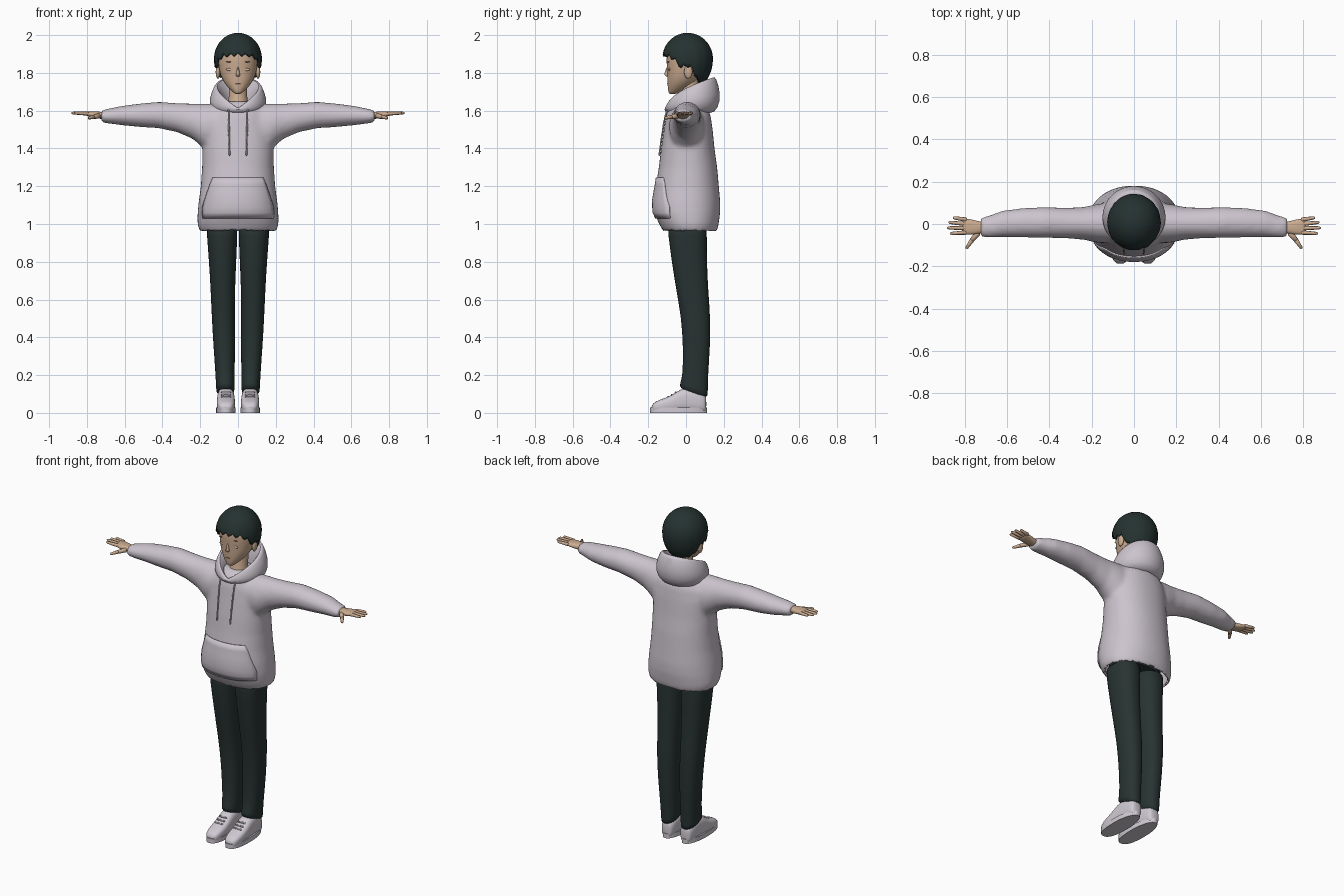
import bpy, bmesh, math, random
from mathutils import Vector as V

if "Cube" in bpy.data.objects:
    bpy.data.objects.remove(bpy.data.objects["Cube"])
random.seed(4)


def material(name, rgb):
    m = bpy.data.materials.new(name)
    m.diffuse_color = (*rgb, 1)
    m.use_nodes = True
    m.node_tree.nodes["Principled BSDF"].inputs["Base Color"].default_value = m.diffuse_color
    return m


CLOTH = material("pale grey fleece", (0.60, 0.55, 0.61))
PANTS = material("dark green trousers", (0.021, 0.034, 0.032))
HAIR = material("dark hair", (0.018, 0.032, 0.030))
SKIN = material("skin", (0.60, 0.41, 0.28))
SHOE = material("shoe white", (0.63, 0.59, 0.65))
EYE = material("eye light", (0.66, 0.52, 0.42))
LINE = material("feature brown", (0.16, 0.09, 0.06))
X, Y, Z = V((1, 0, 0)), V((0, 1, 0)), V((0, 0, 1))


def oval(c, u, v, n=24, e=2.0):
    """Superellipse ring round c with half axes u and v."""
    out = []
    for i in range(n):
        a = math.tau * i / n
        s, k = math.sin(a), math.cos(a)
        out.append(V(c) + u * math.copysign(abs(k) ** (2 / e), k) + v * math.copysign(abs(s) ** (2 / e), s))
    return out


def loft(bm, rings, caps=(True, True), wrap=False):
    vs = [[bm.verts.new(p) for p in r] for r in rings]
    n = len(vs[0])
    for a, b in zip(vs, vs[1:] + ([vs[0]] if wrap else [])):
        for i in range(n):
            bm.faces.new((a[i], a[(i + 1) % n], b[(i + 1) % n], b[i]))
    if caps[0] and not wrap:
        bm.faces.new(vs[0][::-1])
    if caps[1] and not wrap:
        bm.faces.new(vs[-1])


def finish(bm, name, mat, mirror=False, subsurf=0, thick=0, remesh=0, angle=50):
    bmesh.ops.recalc_face_normals(bm, faces=bm.faces[:])
    me = bpy.data.meshes.new(name)
    bm.to_mesh(me)
    bm.free()
    me.materials.append(mat)
    ob = bpy.data.objects.new(name, me)
    bpy.context.collection.objects.link(ob)
    bpy.ops.object.select_all(action='DESELECT')
    ob.select_set(True)
    bpy.context.view_layer.objects.active = ob
    if remesh:
        m = ob.modifiers.new("Merge", 'REMESH')
        m.mode, m.voxel_size = 'VOXEL', remesh
        bpy.ops.object.modifier_apply(modifier="Merge")
        m = ob.modifiers.new("Soften", 'SMOOTH')
        m.factor, m.iterations = 0.5, 8
        bpy.ops.object.modifier_apply(modifier="Soften")
    bpy.ops.object.shade_smooth_by_angle(angle=math.radians(angle))
    if thick:
        m = ob.modifiers.new("Thickness", 'SOLIDIFY')
        m.thickness, m.offset = thick, -1
    if subsurf:
        ob.modifiers.new("Round", 'SUBSURF').levels = subsurf
    if mirror:
        ob.modifiers.new("Mirror", 'MIRROR')
    return ob


def part(name, rings, mat, caps=(True, True), wrap=False, **kw):
    bm = bmesh.new()
    loft(bm, rings, caps, wrap)
    return finish(bm, name, mat, **kw)


def level(z, x0, x1, y0, y1, n=24, e=2.0, tilt=0):
    """Horizontal ring between x and y limits; tilt lowers its back."""
    return oval(((x0 + x1) / 2, (y0 + y1) / 2, z), X * (x1 - x0) / 2, (Y - Z * tilt) * (y1 - y0) / 2, n, e)


def rod(bm, p, q, r0, r1, n=8):
    """Rounded tapering rod."""
    p, q = V(p), V(q)
    d = (q - p).normalized()
    u = d.cross(Z if abs(d.z) < 0.9 else Y).normalized()
    w = d.cross(u)
    loft(bm, [oval(p.lerp(q, t), u * r, w * r, n) for t, r in
              ((0, r0 * 0.7), (0.08, r0), (0.5, (r0 + r1) / 2), (0.9, r1), (1, r1 * 0.45))])


def ball(bm, c, r):
    g = bmesh.ops.create_uvsphere(bm, u_segments=20, v_segments=12, radius=1)
    for v in g["verts"]:
        v.co = V((v.co.x * r[0] + c[0], v.co.y * r[1] + c[1], v.co.z * r[2] + c[2]))


# Hooded top: body and sleeves merged, hem left open
BODY = [(0.96, .203, -.120, .165), (1.0, .215, -.142, .173), (1.06, .214, -.170, .181),
        (1.12, .208, -.174, .181), (1.2, .197, -.160, .174), (1.3, .190, -.144, .165),
        (1.4, .189, -.132, .151), (1.5, .187, -.117, .141), (1.57, .168, -.107, .131),
        (1.62, .128, -.092, .112), (1.65, .08, -.06, .085)]
SLEEVE = [(0, 1.635, 1.42, -.09, .10), (.17, 1.638, 1.39, -.09, .095), (.24, 1.638, 1.45, -.074, .08),
          (.32, 1.64, 1.485, -.068, .077), (.42, 1.647, 1.507, -.066, .08), (.52, 1.638, 1.513, -.064, .076),
          (.62, 1.625, 1.523, -.062, .064), (.69, 1.610, 1.532, -.066, .038), (.725, 1.603, 1.538, -.060, .032)]
bm = bmesh.new()
loft(bm, [level(z, -r, r, a, b, 40, 2.2) for z, r, a, b in BODY])
both = [(-s[0], *s[1:]) for s in SLEEVE[:0:-1]] + SLEEVE
loft(bm, [oval((x, (a + b) / 2, (t + u) / 2), Y * (b - a) / 2, Z * (t - u) / 2) for x, t, u, a, b in both])
top = finish(bm, "hooded_top", CLOTH, remesh=0.012)
bm = bmesh.new()
bm.from_mesh(top.data)
bmesh.ops.delete(bm, geom=[f for f in bm.faces if f.normal.z < -0.75 and f.calc_center_median().z < 0.99],
                 context='FACES')
bm.to_mesh(top.data)
bm.free()
top.modifiers.new("Thickness", 'SOLIDIFY').thickness = 0.012


def front_y(x, z):
    """Front surface of the body at x, z."""
    for p, q in zip(BODY, BODY[1:]):
        if z <= q[0]:
            t = (z - p[0]) / (q[0] - p[0])
            r, a, b = (p[i] + (q[i] - p[i]) * t for i in (1, 2, 3))
            return (a + b) / 2 - (b - a) / 2 * max(0, 1 - abs(x / r) ** 2.2) ** (1 / 2.2)


# Front pouch pocket following the body
bm = bmesh.new()
rows = [[bm.verts.new((w * k / 10, front_y(w * k / 10, z) - 0.007, z)) for k in range(-10, 11)]
        for z, w in ((1.03, .188), (1.06, .192), (1.09, .190), (1.13, .178), (1.17, .164), (1.21, .150), (1.245, .135))]
for a, b in zip(rows, rows[1:]):
    for i in range(20):
        bm.faces.new((a[i], a[i + 1], b[i + 1], b[i]))
finish(bm, "pouch_pocket", CLOTH, thick=0.009)

# Lowered hood: a profile swept round the neck, dipping to a V in front
rings = []
for i in range(40):
    a = math.tau * i / 40
    h, t = abs(math.sin(a / 2)), (1 - math.cos(a)) / 2
    prof = [(.060, -.075, .085, 1.585 + .05 * h), (.088, -.085, .115, 1.60 + .13 * h),
            (.112, -.100, .142, 1.615 + .17 * h), (.126, -.108, .160, 1.612 + .165 * h),
            (.155, -.116, .186, 1.605 + .08 * h), (.146, -.110, .172, 1.595 + .02 * h),
            (.110, -.095, .130, 1.585 - .015 * h)]
    rings.append([V((r * math.sin(a), f + (b - f) * t, z)) for r, f, b, z in prof])
part("hood", rings, CLOTH, wrap=True, subsurf=1)

# Drawstrings
bm = bmesh.new()
pts = [(0.045, z) for z in (1.61, 1.55, 1.48, 1.42, 1.36)]
for (x, z), (x2, z2) in zip(pts, pts[1:]):
    rod(bm, (x + .02 * (z - 1.36), front_y(x, z) - .008, z), (x2 + .02 * (z2 - 1.36), front_y(x2, z2) - .008, z2), .0045, .0045)
finish(bm, "drawstring", CLOTH, mirror=True)

# Trouser legs and hidden hips
LEG = [(1.02, .0, .168, -.10, .11), (.95, .003, .166, -.096, .111), (.8, .009, .154, -.076, .111),
       (.65, .016, .145, -.052, .118), (.5, .016, .139, -.025, .130), (.35, .015, .130, -.016, .128),
       (.2, .018, .119, -.017, .117), (.13, .018, .116, -.032, .115), (.10, .019, .115, -.038, .118)]
part("trouser_leg", [level(*s, e=2.3, tilt=0.35 if s[0] < .15 else 0) for s in LEG], PANTS,
     mirror=True, subsurf=1)
part("hips", [level(z, -.165, .165, -.1, .115) for z in (.985, 1.1)], PANTS)

# Shoes: upper, sole and laces
UPPER = [(-.184, .024, .035), (-.165, .040, .056), (-.12, .049, .072), (-.07, .049, .092), (-.03, .047, .122),
         (.02, .045, .135), (.07, .042, .115), (.098, .036, .095), (.108, .024, .085)]
part("shoe_upper", [oval((.064, y, h / 2 + .004), X * r, Z * h / 2, 24, 2.8) for y, r, h in UPPER], SHOE,
     mirror=True, subsurf=1)
part("shoe_sole", [[V((.064 + (p.x - .064) * (1 - max(0, p.y) * 1.5), p.y, z))
                    for p in level(z, .012, .116, -.19, .112, 32, 2.5)] for z in (0, .028)], SHOE, mirror=True)
bm = bmesh.new()
for y, z in ((-.095, .085), (-.075, .096), (-.055, .109)):
    rod(bm, (.038, y, z), (.09, y, z), .005, .005)
finish(bm, "shoe_laces", SHOE, mirror=True)

# Hands: palm, four fingers and thumb
part("palm", [oval((x, (a + b) / 2, z), Y * (b - a) / 2, Z * h, 16, 2.5) for x, a, b, z, h in
              ((.69, -.045, .012, 1.573, .020), (.725, -.043, .010, 1.575, .019),
               (.755, -.052, .020, 1.578, .018), (.80, -.050, .028, 1.583, .012), (.81, -.046, .025, 1.584, .008))],
     SKIN, mirror=True, subsurf=1)
bm = bmesh.new()
for y0, x1, y1 in ((.020, .855, .030), (.000, .876, .008), (-.020, .882, -.018), (-.040, .868, -.045)):
    rod(bm, (.79, y0, 1.584), (x1, y1, 1.588), .0105, .0075)
rod(bm, (.735, -.040, 1.573), (.768, -.080, 1.566), .014, .011)
rod(bm, (.764, -.075, 1.567), (.792, -.116, 1.560), .011, .007)
finish(bm, "fingers", SKIN, mirror=True)

# Neck and head, tapering to a pointed chin
part("neck", [level(z, -r, r, y - r, y + r) for z, r, y in
              ((1.57, .07, .0), (1.62, .056, .005), (1.68, .048, .015), (1.78, .05, .025))], SKIN)
HEAD = [(1.687, .012, -.088, -.06), (1.70, .030, -.094, -.02), (1.725, .056, -.097, .02), (1.755, .079, -.099, .06),
        (1.79, .094, -.100, .085), (1.83, .102, -.101, .105), (1.87, .106, -.105, .115), (1.92, .10, -.10, .112),
        (1.96, .075, -.07, .09), (1.985, .03, -.02, .04)]
part("head", [level(z, -r, r, a, b, 28, 2.1) for z, r, a, b in HEAD], SKIN, subsurf=1)
part("nose", [level(z, -r, r, y, -.08, 12) for z, r, y in
              ((1.778, .006, -.098), (1.785, .012, -.112), (1.792, .011, -.118), (1.815, .007, -.108),
               (1.84, .005, -.100))], SKIN, subsurf=1)

# Ears
bm = bmesh.new()
ball(bm, (.106, .012, 1.805), (.012, .022, .036))
finish(bm, "ear", SKIN, mirror=True)

# Thin eye, eyebrow and mouth plates
for name, x, y, z, r, mat in (("eye", .045, -.089, 1.818, (.018, .005, .007), EYE),
                              ("eyebrow", .045, -.093, 1.858, (.020, .004, .002), LINE)):
    bm = bmesh.new()
    ball(bm, (x, y, z), r)
    finish(bm, name, mat, mirror=True)
bm = bmesh.new()
ball(bm, (0, -.096, 1.742), (.014, .004, .0015))
finish(bm, "mouth", LINE)

# Short hair cap with a jagged lower edge: (angle from front, edge height)
EDGE = [(0, 1.895), (40, 1.89), (62, 1.865), (76, 1.825), (86, 1.84), (100, 1.83), (116, 1.775), (145, 1.75), (180, 1.745)]
N = 72
lows, bumps = [], []
for i in range(N):
    d = 360 * i / N
    d = min(d, 360 - d)
    for (a, za), (b, zb) in zip(EDGE, EDGE[1:]):
        if a <= d <= b:
            z = za + (zb - za) * (d - a) / (b - a)
            break
    lows.append(z + (0.009, 0, -0.008, 0)[i % 4])
    bumps.append(1 + random.uniform(-.012, .012))
rings = []
for k in range(15):
    s = 0.03 + 0.97 * k / 14
    ring = []
    for i in range(N):
        a = math.tau * i / N
        dz = lows[i] - 1.875
        low = math.asin(dz / (.125 if dz > 0 else .16))
        phi = math.pi / 2 + (low - math.pi / 2) * s
        c, h = math.cos(phi), math.sin(phi)
        f = 1 + (bumps[i] - 1) * s
        ring.append(V((.114 * c * f * math.sin(a), .008 - .122 * c * f * math.cos(a),
                       1.875 + h * (.125 if h > 0 else .16))))
    rings.append(ring)
part("hair", rings, HAIR, caps=(True, False), thick=0.012)
